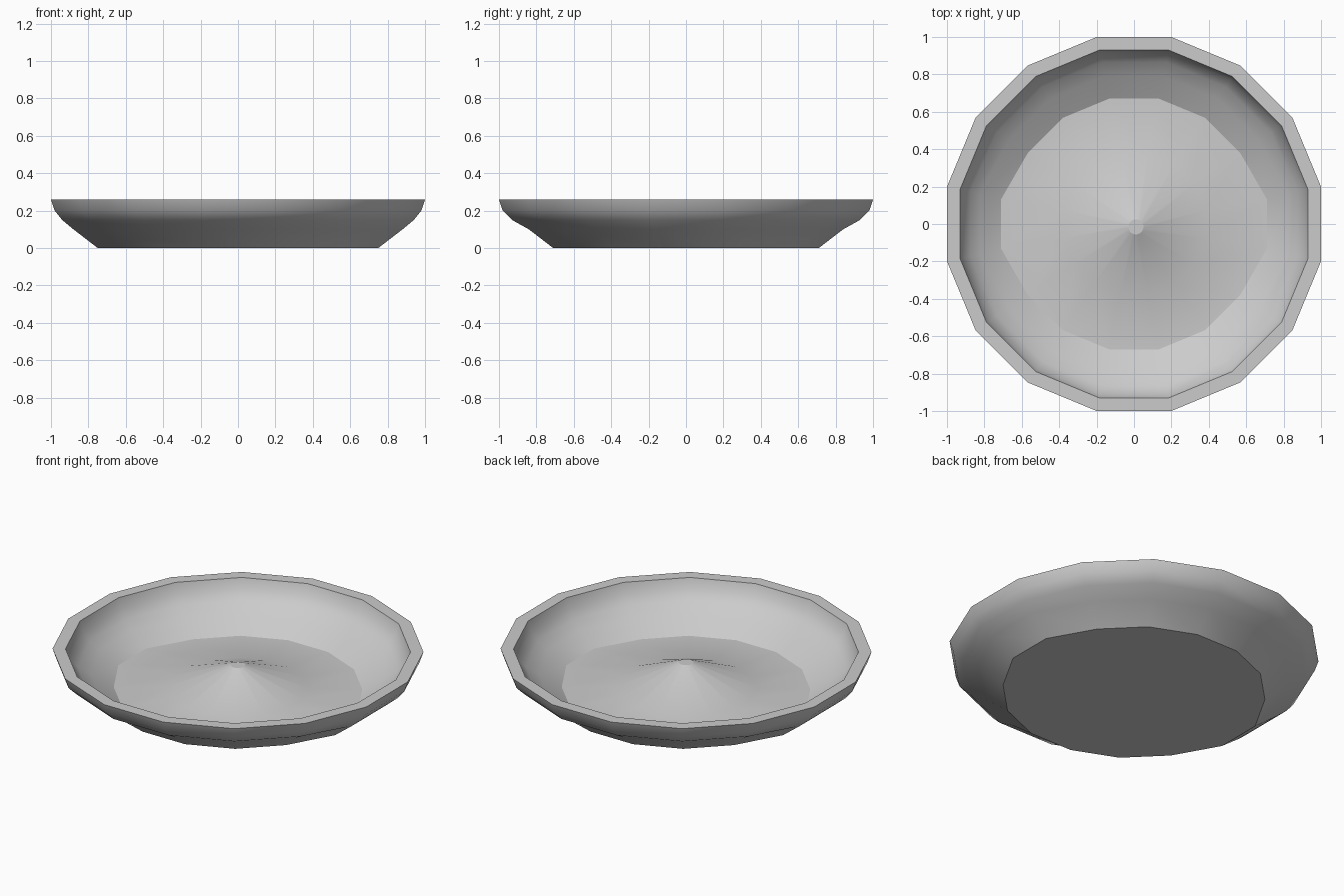
import bpy, bmesh, math

if "Cube" in bpy.data.objects:
    bpy.data.objects.remove(bpy.data.objects["Cube"])

SIDES = 16
STEP = 2 * math.pi / SIDES

# Profile from tip to underside: (flat-to-centre radius, z, stretch at the x ends, x offset, y offset)
profile = [
    (0.04, 0.18, 0.0, 0.01, -0.015),   # flat tip of the central cone
    (0.38, 0.035, 0.0, 0.0, 0.0),      # foot of the cone
    (0.67, 0.03, 0.04, 0.0, 0.0),      # edge of the inner floor
    (0.79, 0.10, 0.035, 0.0, 0.0),     # inner wall
    (0.865, 0.15, 0.01, 0.0, 0.0),
    (0.912, 0.20, 0.0, 0.0, 0.0),
    (0.93, 0.26, 0.0, 0.0, 0.0),       # rim, inner edge
    (1.00, 0.26, 0.0, 0.0, 0.0),       # rim, outer edge
    (0.98, 0.20, 0.0, 0.0, 0.0),       # outer wall
    (0.93, 0.15, 0.01, 0.0, 0.0),
    (0.84, 0.10, 0.04, 0.0, 0.0),
    (0.71, 0.0, 0.04, 0.0, 0.0),       # underside
]


def ring(bm, apothem, z, stretch, dx, dy):
    r = apothem / math.cos(STEP / 2)
    verts = []
    for i in range(SIDES):
        a = (i + 0.5) * STEP
        x, y = r * math.cos(a), r * math.sin(a)
        if abs(math.cos(a)) > 0.95:
            x += math.copysign(stretch, x)
        verts.append(bm.verts.new((x + dx, y + dy, z)))
    return verts


# Shallow dish with a raised centre
bm = bmesh.new()
rings = [ring(bm, *p) for p in profile]
for a, b in zip(rings, rings[1:]):
    for i in range(SIDES):
        j = (i + 1) % SIDES
        bm.faces.new((a[i], b[i], b[j], a[j]))
bm.faces.new(rings[0])
bm.faces.new(rings[-1][::-1])
bmesh.ops.recalc_face_normals(bm, faces=bm.faces)
# Crisp outlines at the tip, floor, rim and underside
crisp = set()
for k in (0, 2, 6, 7, 11):
    crisp.update((rings[k][i], rings[k][(i + 1) % SIDES]) for i in range(SIDES))
for e in bm.edges:
    u, v = e.verts
    e.smooth = not ((u, v) in crisp or (v, u) in crisp)
for f in bm.faces:
    f.smooth = True
mesh = bpy.data.meshes.new("dish")
bm.to_mesh(mesh)
bm.free()
dish = bpy.data.objects.new("dish", mesh)
bpy.context.collection.objects.link(dish)
